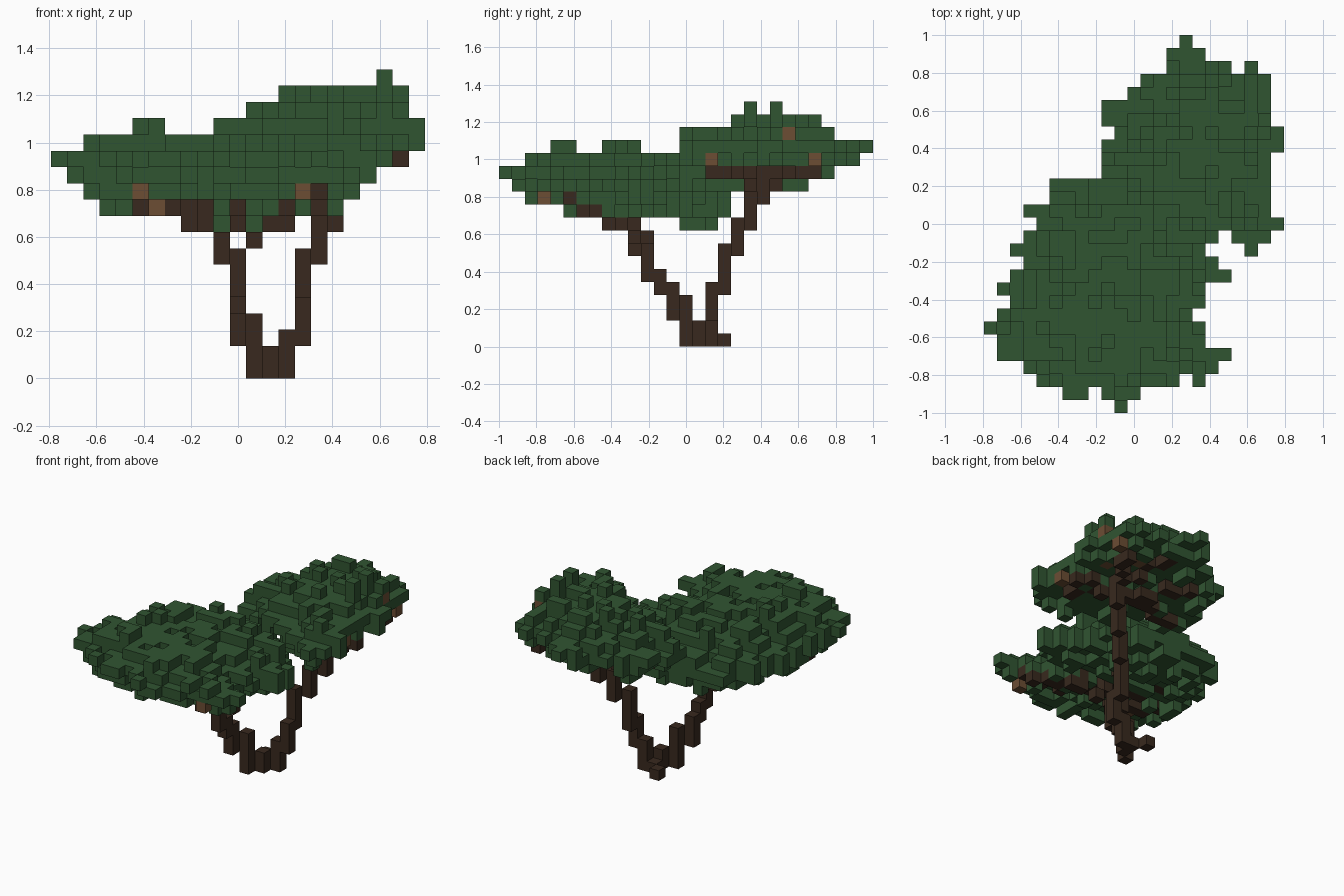
import bpy
import random

cube = bpy.data.objects.get("Cube")
if cube:
    bpy.data.objects.remove(cube, do_unlink=True)

random.seed(5)
S = 2 / 29          # block size
COLOURS = {"leaf green": (0.030, 0.090, 0.031),
           "dark bark": (0.040, 0.022, 0.013),
           "light bark": (0.150, 0.075, 0.034)}
LEAF, BARK, LIGHT = range(3)
materials = []
for name, rgb in COLOURS.items():
    mat = bpy.data.materials.new(name)
    mat.use_nodes = True
    mat.diffuse_color = (*rgb, 1)
    mat.node_tree.nodes["Principled BSDF"].inputs["Base Color"].default_value = (*rgb, 1)
    materials.append(mat)

parts = {"trunk": {}, "front_canopy": {}, "back_canopy": {}}

# Trunk: upright runs of blocks (column, row, lowest, highest)
ROOT = [(12, 14, 0, 3), (13, 15, 0, 1), (14, 16, 0, 2), (13, 16, 0, 0), (12, 17, 0, 0)]
FRONT_LIMB = [(11, 13, 2, 4), (11, 12, 4, 5), (11, 11, 5, 7), (10, 11, 7, 8),
              (10, 10, 7, 8), (9, 9, 9, 10), (8, 8, 9, 10), (11, 10, 9, 10)]
SIDE_LIMB = [(12, 10, 8, 8), (13, 9, 9, 9), (14, 9, 9, 9)]
BACK_LIMB = [(15, 16, 2, 4), (15, 17, 4, 7), (16, 18, 7, 9), (17, 19, 9, 11), (18, 20, 11, 14)]
for i, j, low, high in ROOT + FRONT_LIMB + SIDE_LIMB + BACK_LIMB:
    for k in range(low, high + 1):
        parts["trunk"][i, j, k] = BARK


def grow_twigs(twigs):
    """Straight runs of bark blocks; returns the twig height in each column."""
    floor = {}
    for start, end in twigs:
        n = max(abs(a - b) for a, b in zip(start, end))
        for t in range(n + 1):
            i, j, k = (round(a + (b - a) * t / n) for a, b in zip(start, end))
            parts["trunk"][i, j, k] = BARK
            floor[i, j] = k
    return floor


front_floor = grow_twigs([((9, 9, 10), (7, 7, 10)), ((7, 6, 11), (6, 5, 11)),
                          ((14, 9, 9), (15, 7, 10)), ((16, 6, 10), (16, 5, 11)),
                          ((9, 9, 10), (4, 12, 11)), ((11, 10, 10), (12, 5, 11)),
                          ((8, 8, 10), (2, 8, 11)), ((13, 9, 10), (14, 5, 11)),
                          ((10, 10, 10), (12, 14, 10))])
back_floor = grow_twigs([((18, 20, 13), (20, 16, 13)), ((18, 20, 12), (21, 18, 13)),
                         ((18, 20, 13), (20, 24, 13)), ((18, 20, 13), (16, 25, 14)),
                         ((17, 20, 12), (12, 23, 13)), ((17, 20, 12), (11, 19, 12))])

# Dead pale blocks at the rim
for cell in ((6, 7, 10), (15, 3, 11), (21, 16, 14), (21, 24, 14), (21, 22, 16)):
    parts["trunk"][cell] = LIGHT

# Outline of the foliage: first and last column of each row, back to front
SPANS = [(15, 15), (14, 16), (14, 20), (12, 21), (11, 21), (9, 21), (9, 21), (10, 22),
         (9, 22), (9, 21), (9, 21), (5, 21), (5, 21), (3, 21), (4, 22), (3, 21),
         (2, 20), (3, 17), (2, 18), (1, 16), (2, 16), (1, 15), (0, 16), (1, 16),
         (1, 18), (3, 17), (4, 16), (6, 11), (10, 10)]
GAPS = {(19, 2), (18, 15), (17, 16), (18, 16), (19, 16), (15, 26), (8, 27)}
front, back = set(), set()
for r, (first, last) in enumerate(SPANS):
    for i in range(first, last + 1):
        if (i, r) in GAPS:
            continue
        if r <= 16 and i >= 9 + max(0, r - 10) * 1.8:
            back.add((i, 28 - r))
        if r >= 11 and (i <= r + 2 or r > 16):
            front.add((i, 28 - r))


def edge_depth(area):
    """Number of blocks from each column to the rim."""
    depth, left, d = {}, set(area), 0
    while left:
        rim = {(i, j) for i, j in left
               if not {(i + 1, j), (i - 1, j), (i, j + 1), (i, j - 1)} <= left}
        depth.update({c: d for c in rim})
        left -= rim
        d += 1
    return depth


def grow_canopy(name, area, centre, height, slope, sag, tilt, ceiling, floor):
    """Tilted, ragged dome of leaf blocks resting on the twigs."""
    cells = parts[name]
    depth = edge_depth(area)
    for i, j in sorted(area):
        d = depth[i, j]
        mid = height + slope[0] * (i - centre[0]) + slope[1] * (j - centre[1])
        rough = 0.5 if d == 0 else 0.8
        top = mid + 0.1 + 1.8 * min(d, 3) / 3 + random.uniform(-rough, rough)
        base = mid - (0.2 if d == 0 else sag) + tilt * (j - centre[1])
        low = max(round(base + random.uniform(-rough, rough)), floor.get((i, j), 0) + 1)
        high = max(low, min(ceiling, round(top)))
        for k in range(low, high + 1):
            dead = k == low and d > 1 and random.random() < 0.05
            cells[i, j, k] = LIGHT if dead else LEAF


grow_canopy("front_canopy", front, (9, 8), 11.9, (-0.05, -0.06), 0.9, -0.06, 15, front_floor)
grow_canopy("back_canopy", back, (16, 20), 14.1, (0.12, 0.08), 0.8, 0.02, 17, back_floor)

# Highest tufts
for i, j, top in ((20, 19, 18), (20, 21, 18), (21, 22, 17), (15, 21, 17)):
    for k in (top - 1, top):
        parts["back_canopy"][i, j, k] = LEAF

# Wood takes the place of leaves where they meet
for name in ("front_canopy", "back_canopy"):
    for cell in parts["trunk"]:
        parts[name].pop(cell, None)
for cell in parts["front_canopy"]:
    parts["back_canopy"].pop(cell, None)
filled = set().union(*parts.values())


def build_blocks(name, cells):
    """Mesh of the outward block faces only."""
    index, faces, colours = {}, [], []
    for cell, colour in cells.items():
        for axis in range(3):
            for side in (0, 1):
                neighbour = list(cell)
                neighbour[axis] += 2 * side - 1
                if tuple(neighbour) in filled:
                    continue
                loop = []
                for u, v in ((0, 0), (1, 0), (1, 1), (0, 1)):
                    p = list(cell)
                    p[axis] += side
                    p[(axis + 1) % 3] += u
                    p[(axis + 2) % 3] += v
                    loop.append(index.setdefault(tuple(p), len(index)))
                faces.append(loop if side else loop[::-1])
                colours.append(colour)
    verts = [((i - 11.5) * S, (j - 14.5) * S, k * S) for i, j, k in index]
    mesh = bpy.data.meshes.new(name)
    mesh.from_pydata(verts, [], faces)
    for mat in materials:
        mesh.materials.append(mat)
    for poly, colour in zip(mesh.polygons, colours):
        poly.material_index = colour
    mesh.update()
    bpy.context.collection.objects.link(bpy.data.objects.new(name, mesh))


for name, cells in parts.items():
    build_blocks(name, cells)
